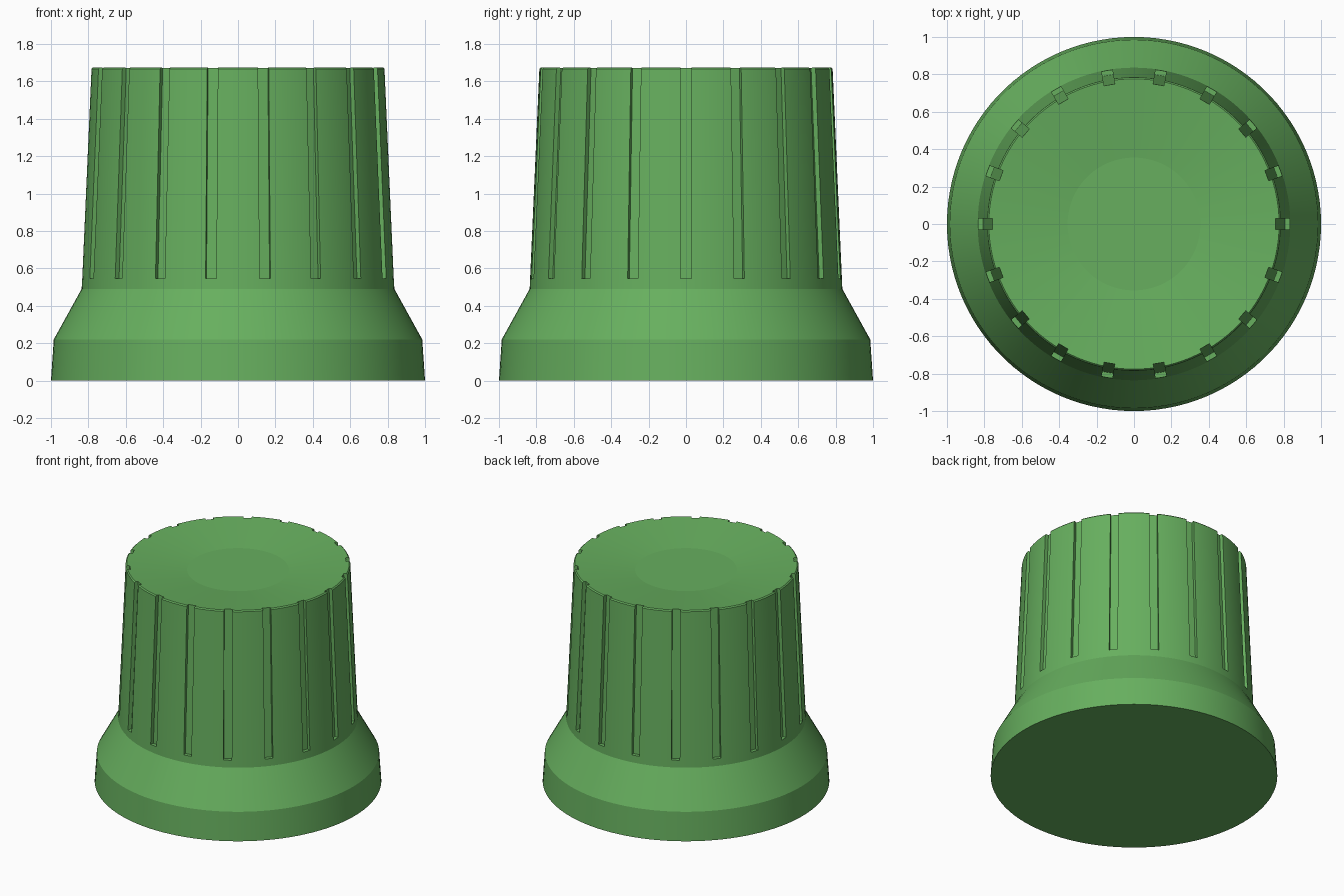
import bpy, bmesh, math
from mathutils import Matrix, Vector

if "Cube" in bpy.data.objects:
    bpy.data.objects.remove(bpy.data.objects["Cube"], do_unlink=True)

SEGMENTS = 108
GROOVES = 18

green = bpy.data.materials.new("green plastic")
green.use_nodes = True
color = (0.135, 0.43, 0.113, 1)
green.diffuse_color = color
green.node_tree.nodes["Principled BSDF"].inputs["Base Color"].default_value = color


def make_object(name, bm):
    bmesh.ops.recalc_face_normals(bm, faces=bm.faces)
    mesh = bpy.data.meshes.new(name)
    bm.to_mesh(mesh)
    bm.free()
    mesh.materials.append(green)
    obj = bpy.data.objects.new(name, mesh)
    bpy.context.collection.objects.link(obj)
    return obj


# Knob body: flared skirt, tapered grip, thin rim bevel and dished top
profile = [(1.0, 0.0), (0.985, 0.22), (0.836, 0.49), (0.784, 1.666),
           (0.776, 1.674), (0.355, 1.625)]
bm = bmesh.new()
rings = []
for r, z in profile:
    rings.append([bm.verts.new((r * math.cos(a), r * math.sin(a), z))
                  for a in (math.tau * i / SEGMENTS for i in range(SEGMENTS))])
for low, high in zip(rings, rings[1:]):
    for i in range(SEGMENTS):
        j = (i + 1) % SEGMENTS
        bm.faces.new((low[i], low[j], high[j], high[i]))
bm.faces.new(rings[0])
bm.faces.new(rings[-1])
knob = make_object("knob", bm)

# Groove cutters: tapered bars whose inner face runs parallel to the grip wall
bm = bmesh.new()
for k in range(GROOVES):
    turn = Matrix.Rotation(math.tau * k / GROOVES, 4, 'Z')
    bar = bmesh.ops.create_cube(bm, size=1)["verts"]
    for v in bar:
        top = v.co.z > 0
        inner = 0.752 if top else 0.806
        x = inner if v.co.x < 0 else 0.95
        v.co = turn @ Vector((x, 0.058 * v.co.y, 1.75 if top else 0.545))
cutter = make_object("groove_cutter", bm)
cutter.hide_render = True

# Cut the grooves, then drop the cutter
cut = knob.modifiers.new("grooves", 'BOOLEAN')
cut.operation = 'DIFFERENCE'
cut.solver = 'EXACT'
cut.object = cutter
bpy.ops.object.select_all(action='DESELECT')
knob.select_set(True)
bpy.context.view_layer.objects.active = knob
bpy.ops.object.modifier_apply(modifier=cut.name)
bpy.data.objects.remove(cutter, do_unlink=True)

# Smooth the round walls while keeping rim, groove and dish edges crisp
bpy.ops.object.shade_smooth_by_angle(angle=math.radians(5))
